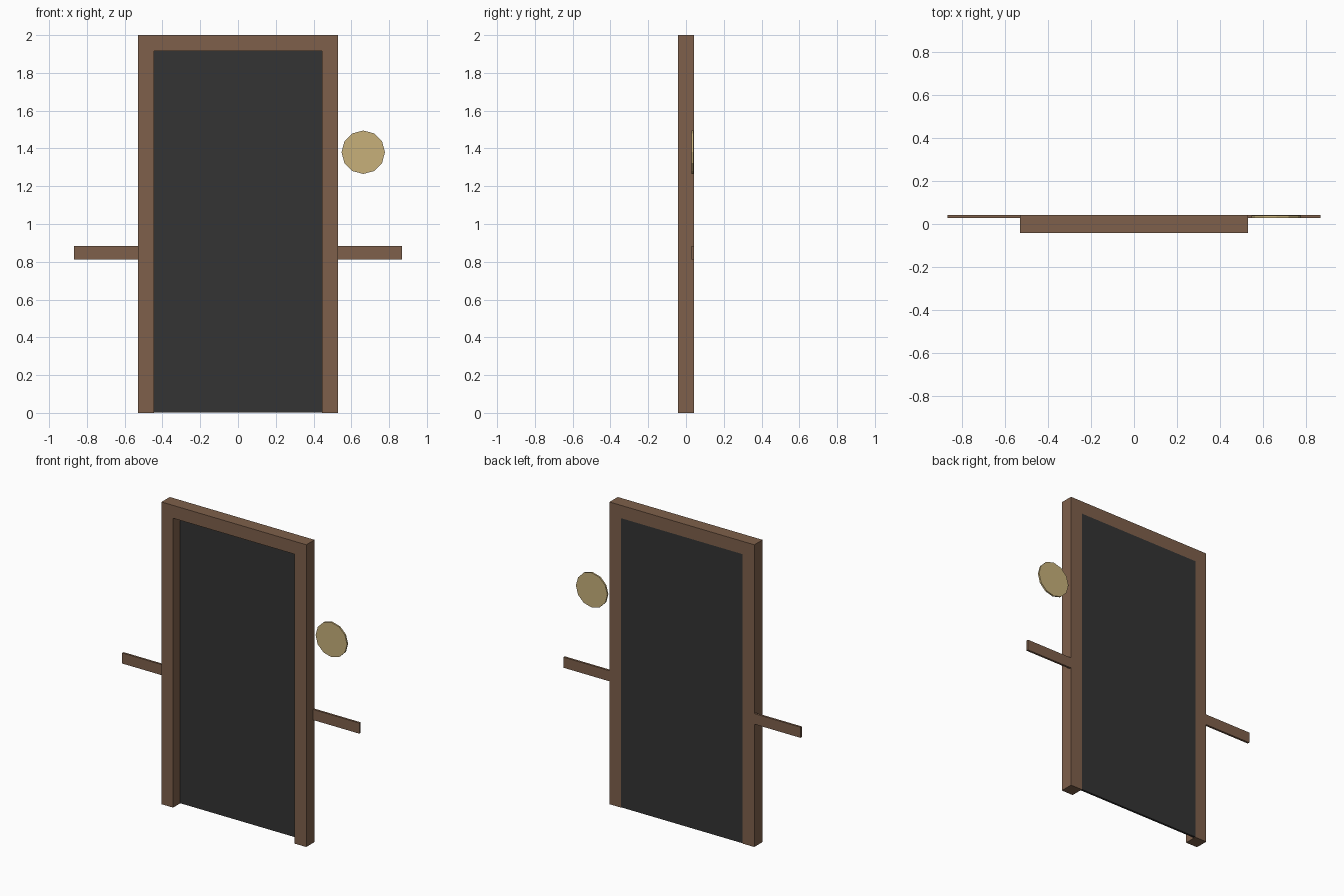
import bpy
import math

cube = bpy.data.objects.get("Cube")
if cube:
    bpy.data.objects.remove(cube, do_unlink=True)


def material(name, rgb):
    mat = bpy.data.materials.new(name)
    mat.use_nodes = True
    mat.diffuse_color = (*rgb, 1)
    mat.node_tree.nodes["Principled BSDF"].inputs["Base Color"].default_value = (*rgb, 1)
    return mat


wood = material("brown wood", (0.21, 0.117, 0.07))
dark = material("dark grey", (0.033, 0.033, 0.033))
brass = material("pale brass", (0.57, 0.434, 0.195))


def prism(name, outline, y0, y1, mat):
    """Extrude a front outline of (x, z) points from y0 to y1."""
    n = len(outline)
    verts = [(x, y, z) for y in (y0, y1) for x, z in outline]
    faces = [tuple(range(n)), tuple(reversed(range(n, 2 * n)))]
    faces += [(i, i + n, (i + 1) % n + n, (i + 1) % n) for i in range(n)]
    mesh = bpy.data.meshes.new(name)
    mesh.from_pydata(verts, [], faces)
    mesh.materials.append(mat)
    obj = bpy.data.objects.new(name, mesh)
    bpy.context.collection.objects.link(obj)
    return obj


def rectangle(x0, x1, z0, z1):
    return [(x0, z0), (x1, z0), (x1, z1), (x0, z1)]


half_depth, thin_front = 0.043, 0.029
outer, inner, lintel = 0.53, 0.445, 1.915

# Door frame: two posts and a lintel as one outline
prism("door_frame", [(-outer, 0), (-inner, 0), (-inner, lintel), (inner, lintel),
                     (inner, 0), (outer, 0), (outer, 2), (-outer, 2)],
      -half_depth, half_depth, wood)

# Door panel, set flush with the back
prism("door_panel", rectangle(-inner, inner, 0.002, lintel), thin_front, half_depth, dark)

# Side rails
prism("left_rail", rectangle(outer, 0.868, 0.813, 0.883), thin_front, half_depth, wood)
prism("right_rail", rectangle(-0.868, -outer, 0.813, 0.883), thin_front, half_depth, wood)

# Round wall plate beside the door
sides = 12
disc = [(0.663 + 0.115 * math.cos(math.tau * i / sides),
         1.38 + 0.115 * math.sin(math.tau * i / sides)) for i in range(sides)]
prism("round_plate", disc, thin_front, half_depth - 0.003, brass)
